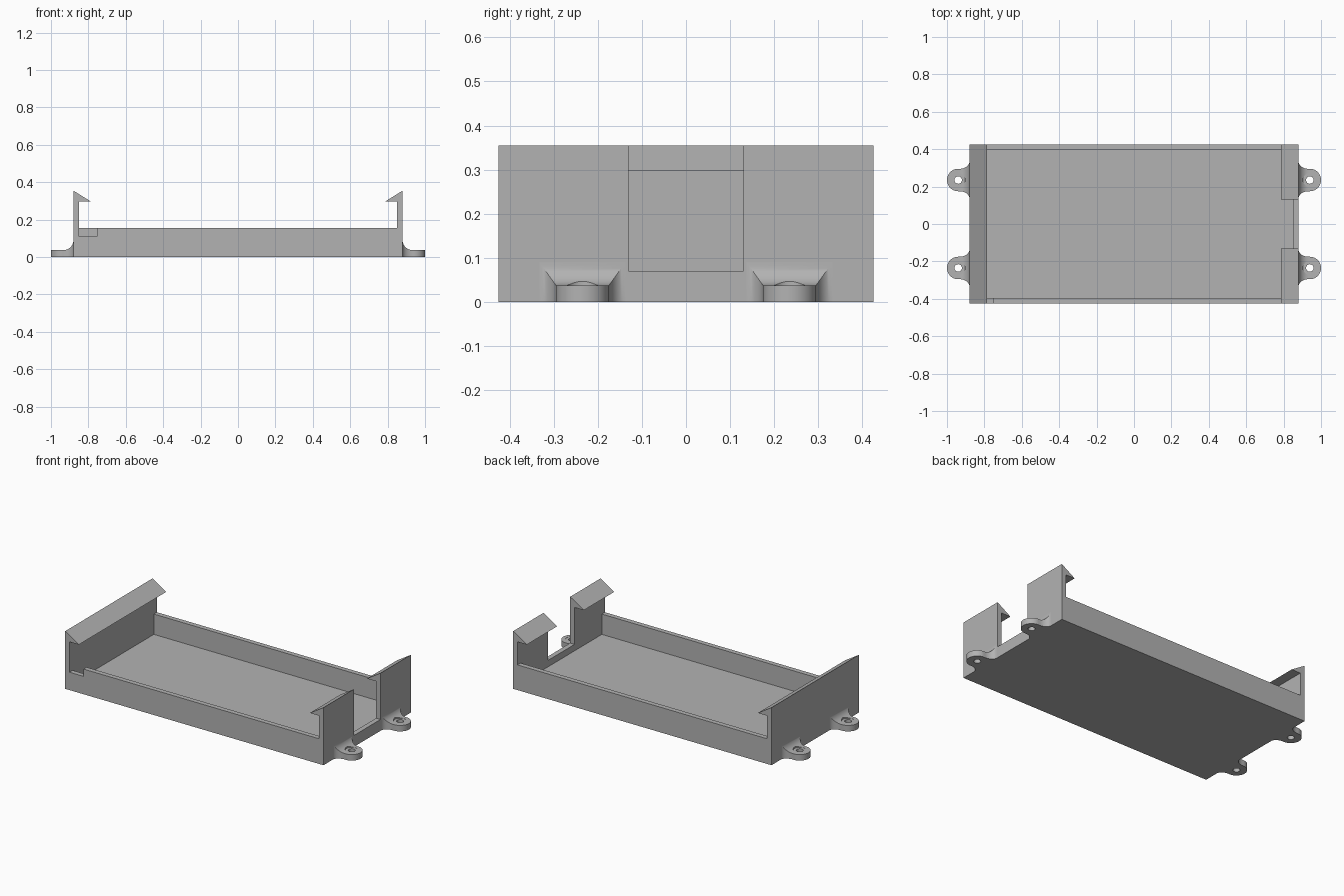
import bpy, bmesh, math

cube = bpy.data.objects.get("Cube")
if cube:
    bpy.data.objects.remove(cube, do_unlink=True)

grey = bpy.data.materials.new("plain grey")
grey.use_nodes = True
grey.diffuse_color = (0.45, 0.45, 0.45, 1)
grey.node_tree.nodes["Principled BSDF"].inputs["Base Color"].default_value = (0.45, 0.45, 0.45, 1)


def finish(name, bm):
    bmesh.ops.recalc_face_normals(bm, faces=bm.faces)
    mesh = bpy.data.meshes.new(name)
    bm.to_mesh(mesh)
    bm.free()
    mesh.materials.append(grey)
    obj = bpy.data.objects.new(name, mesh)
    bpy.context.collection.objects.link(obj)
    return obj


def prism(name, profile, y0, y1):
    """Extrude an x-z outline along y."""
    bm = bmesh.new()
    face = bm.faces.new([bm.verts.new((x, y0, z)) for x, z in profile])
    ext = bmesh.ops.extrude_face_region(bm, geom=[face])["geom"]
    bmesh.ops.translate(bm, vec=(0, y1 - y0, 0),
                        verts=[v for v in ext if isinstance(v, bmesh.types.BMVert)])
    return finish(name, bm)


def box(name, x0, x1, y0, y1, z0, z1):
    return prism(name, [(x0, z0), (x1, z0), (x1, z1), (x0, z1)], y0, y1)


def cylinder(name, radius, x, y, z0, z1):
    bm = bmesh.new()
    bmesh.ops.create_cone(bm, cap_ends=True, segments=32, radius1=radius,
                          radius2=radius, depth=z1 - z0)
    bmesh.ops.translate(bm, vec=(x, y, (z0 + z1) / 2), verts=bm.verts)
    return finish(name, bm)


def combine(obj, other, operation):
    mod = obj.modifiers.new(operation, 'BOOLEAN')
    mod.operation, mod.object, mod.solver = operation, other, 'EXACT'
    other.hide_render = True
    bpy.context.view_layer.objects.active = obj
    bpy.ops.object.modifier_apply(modifier=mod.name)
    bpy.data.objects.remove(other, do_unlink=True)


# Floor with tall hooked end walls, as one outline
X, Y, T = 0.88, 0.425, 0.03
FLOOR, SIDE, TOP, HOOK = 0.03, 0.155, 0.355, 0.297
half = [(X, 0), (X, TOP), (0.787, HOOK), (X - T, HOOK), (X - T, FLOOR)]
tray = prism("tray", half + [(-x, z) for x, z in reversed(half)], -Y, Y)

# Low front and back walls
for s in (-1, 1):
    a, b = sorted((s * Y, s * (Y - T)))
    combine(tray, box("side_wall", -X + 0.01, X - 0.01, a, b, 0, SIDE), 'UNION')

# Cable opening in the left end, small notch in the front wall
combine(tray, box("opening_cutter", 0.7, 1, -0.13, 0.13, 0.07, 0.5), 'DIFFERENCE')
combine(tray, box("notch_cutter", T - X, -0.755, -0.5, -0.38, 0.11, 0.2), 'DIFFERENCE')

# Mounting ears: flared at the wall, rounded at the tip
EAR_X, EAR_R, EAR_T, RISE, FLARE = 0.94, 0.06, 0.037, 0.053, 0.038


def ear_sections():
    yield X - 0.005, EAR_R + FLARE, EAR_T + RISE
    for i in range(13):
        a = math.pi / 2 * i / 12
        f = 1 - math.sin(a)
        yield X + RISE * (1 - math.cos(a)), EAR_R + FLARE * f, EAR_T + RISE * f
    for i in range(17):
        a = math.radians(88) * i / 16
        yield EAR_X + EAR_R * math.sin(a), EAR_R * math.cos(a), EAR_T


def ear(name, sx, y):
    bm = bmesh.new()
    rings = [[bm.verts.new((sx * x, y + dy, z))
              for dy, z in ((-w, 0), (w, 0), (w, h), (-w, h))]
             for x, w, h in ear_sections()]
    for r, q in zip(rings, rings[1:]):
        for i in range(4):
            j = (i + 1) % 4
            bm.faces.new((r[i], r[j], q[j], q[i]))
    bm.faces.new(rings[0])
    bm.faces.new(rings[-1])
    obj = finish(name, bm)
    # Screw hole and clearance for the screw head
    combine(obj, cylinder("hole_cutter", 0.02, sx * EAR_X, y, -0.1, 0.2), 'DIFFERENCE')
    combine(obj, cylinder("head_cutter", 0.037, sx * EAR_X, y, EAR_T - 0.001, 0.2), 'DIFFERENCE')
    bpy.ops.object.select_all(action='DESELECT')
    obj.select_set(True)
    bpy.context.view_layer.objects.active = obj
    bpy.ops.object.shade_smooth_by_angle(angle=math.radians(30))


for sx, side in ((1, "left"), (-1, "right")):
    for sy, end in ((-1, "front"), (1, "back")):
        ear(f"{end}_{side}_mounting_ear", sx, sy * 0.235)
